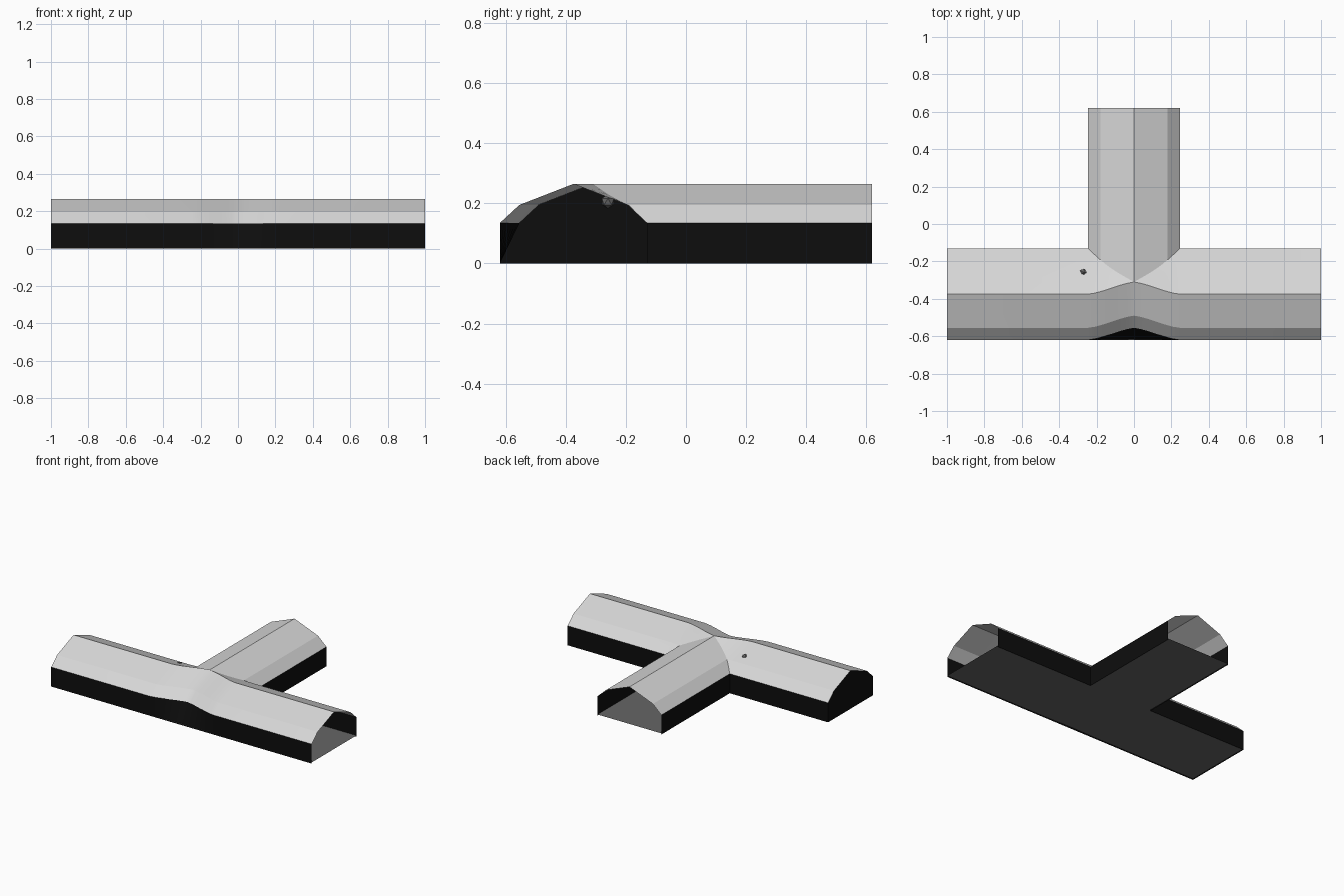
import bpy, bmesh, math

if "Cube" in bpy.data.objects:
    bpy.data.objects.remove(bpy.data.objects["Cube"])

W, YC = 0.245, -0.375          # half width of the tunnel, centre line of the main run
EAVE, END, BACK = 0.135, 0.62, -0.13
PROFILE = [(0.0, 0.265), (0.18, 0.195), (W, EAVE)]


def material(name, v):
    m = bpy.data.materials.new(name)
    m.diffuse_color = (v, v, v, 1)
    m.use_nodes = True
    m.node_tree.nodes["Principled BSDF"].inputs["Base Color"].default_value = m.diffuse_color
    return m


ROOF = material("pale grey", 0.68)
FLOOR = material("dark grey", 0.13)
WALL = material("near black", 0.004)


def height(t):
    t = abs(t)
    for (a, za), (b, zb) in zip(PROFILE, PROFILE[1:]):
        if t <= b + 1e-6:
            return za + (zb - za) * (t - a) / (b - a)
    return EAVE


def dent(x, y):
    """Pull the roof back opposite the branch."""
    s = max(0, 1 - abs(x) / 0.24)
    s = s * s * (3 - 2 * s) * 0.5 + s * 0.5
    return y + 0.065 * s * min(1, max(0, (BACK - y) / W))


def loft(name, rows, mat, angle=15):
    bm = bmesh.new()
    grid = [[bm.verts.new(p) for p in row] for row in rows]
    for r, q in zip(grid, grid[1:]):
        for i in range(len(r) - 1):
            bm.faces.new((r[i], q[i], q[i + 1], r[i + 1]))
    bmesh.ops.remove_doubles(bm, verts=bm.verts, dist=1e-4)
    bmesh.ops.dissolve_degenerate(bm, dist=1e-4, edges=bm.edges)
    return finish(name, bm, mat, angle)


def finish(name, bm, mat, angle=15):
    me = bpy.data.meshes.new(name)
    bm.to_mesh(me)
    bm.free()
    me.materials.append(mat)
    ob = bpy.data.objects.new(name, me)
    bpy.context.collection.objects.link(ob)
    bpy.ops.object.select_all(action='DESELECT')
    ob.select_set(True)
    bpy.context.view_layer.objects.active = ob
    bpy.ops.object.shade_smooth_by_angle(angle=math.radians(angle))
    return ob


# Stations along the main run, denser at the junction
near = [-W, -0.21, -0.18, -0.15, -0.12, -0.09, -0.06, -0.03, 0,
        0.03, 0.06, 0.09, 0.12, 0.15, 0.18, 0.21, W]
stations = [-1] + near + [1]

# Main roof, mitred against the branch along the valleys
rows = []
for x in stations:
    ts = [-W, -0.18, 0] + [min(t, abs(x)) for t in (0.09, 0.18, W)]
    rows.append([(x, dent(x, YC + t), height(t)) for t in ts])
loft("main_roof", rows, ROOF)

# Branch roof
rows = []
for x in near:
    y0 = YC + abs(x)
    ys = [y0 + (BACK - y0) * k / 3 for k in range(4)] + [END]
    rows.append([(x, dent(x, y), height(x)) for y in ys])
loft("branch_roof", [r[::-1] for r in rows][::-1], ROOF)

# Front wall: straight at the foot, leaning back at the junction
loft("front_wall", [[(x, YC - W, 0), (x, dent(x, YC - W), EAVE)] for x in stations], WALL)

# Back walls, one each side of the branch
for side, s in (("left", -1), ("right", 1)):
    path = [(s, BACK), (s * W, BACK), (s * W, END)]
    loft(side + "_back_wall", [[(x, y, 0), (x, y, EAVE)] for x, y in path][::-s], WALL)

# Closed left end
bm = bmesh.new()
ring = [(YC - W, 0)] + [(YC + t, height(t)) for t in (-W, -0.18, 0, 0.18, W)] + [(BACK, 0)]
bm.faces.new([bm.verts.new((-1, y, z)) for y, z in ring])
finish("end_cap", bm, WALL)

# T-shaped floor
bm = bmesh.new()
outline = [(-1, YC - W), (1, YC - W), (1, BACK), (W, BACK), (W, END),
           (-W, END), (-W, BACK), (-1, BACK)]
bm.faces.new([bm.verts.new((x, y, 0.008)) for x, y in outline])
finish("floor", bm, FLOOR)

# Small stone poking through the roof
bm = bmesh.new()
bmesh.ops.create_icosphere(bm, subdivisions=1, radius=0.024)
bmesh.ops.translate(bm, verts=bm.verts, vec=(-0.27, -0.26, height(0.115) - 0.014))
finish("roof_stone", bm, FLOOR, 5)
